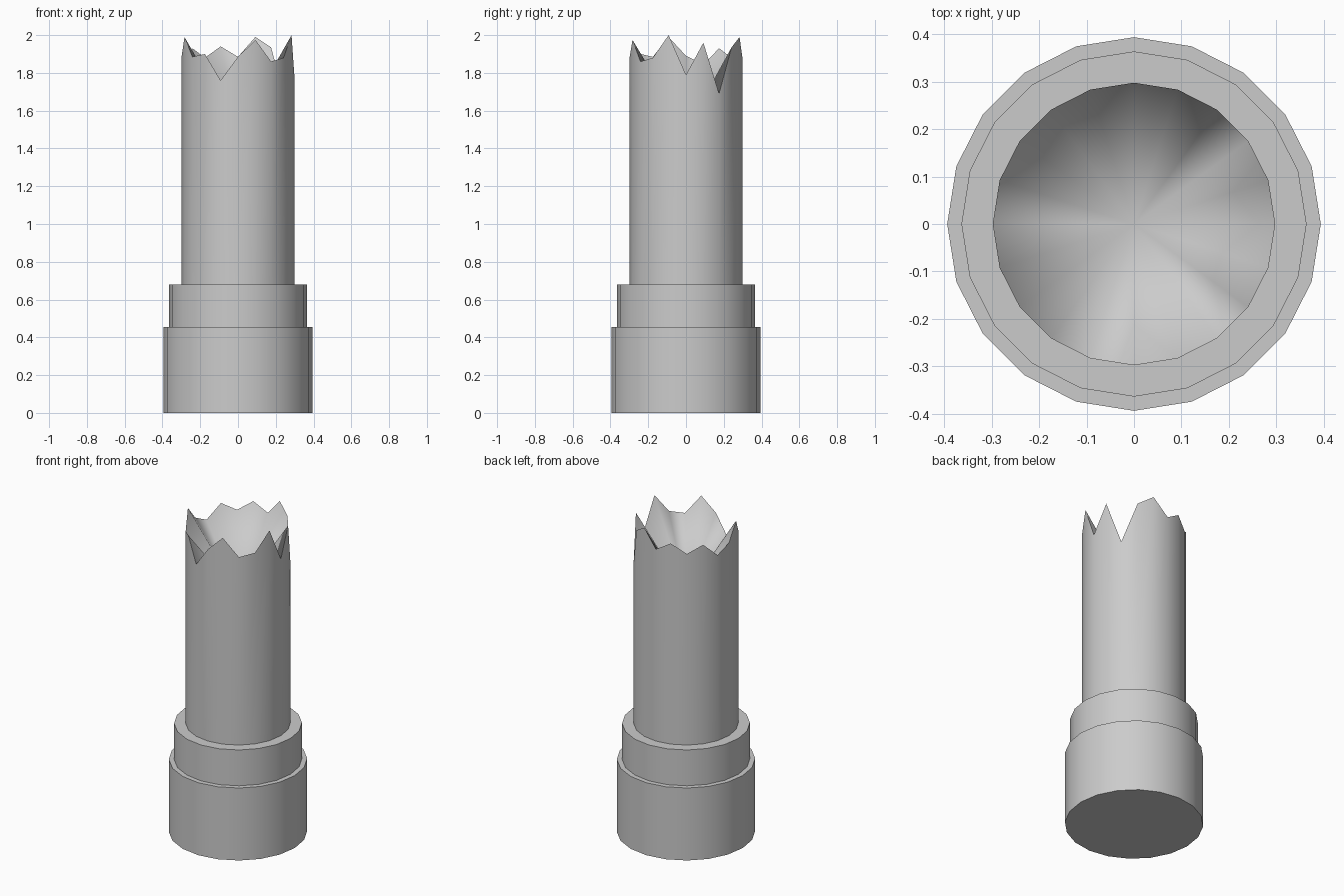
import bpy, bmesh, math

if "Cube" in bpy.data.objects:
    bpy.data.objects.remove(bpy.data.objects["Cube"])

SIDES = 20
# radius and height of each ring: base, collar, shaft
PROFILE = [(0.394, 0), (0.394, 0.455), (0.364, 0.455), (0.364, 0.68), (0.298, 0.68)]
# heights of the broken rim, counter-clockwise from +x
RIM = [1.79, 1.96, 1.69, 1.935, 1.99, 1.885, 1.94, 1.88, 1.93, 1.845,
       1.89, 1.99, 1.885, 1.90, 1.76, 1.885, 1.975, 1.86, 1.88, 2.0]
PIT_Z = 1.5

bm = bmesh.new()


def ring(radius, heights):
    """One ring of vertices around the z axis."""
    return [bm.verts.new((radius * math.cos(2 * math.pi * i / SIDES),
                          radius * math.sin(2 * math.pi * i / SIDES), z))
            for i, z in enumerate(heights)]


# stepped body with jagged top
rings = [ring(r, [z] * SIDES) for r, z in PROFILE] + [ring(0.298, RIM)]
for low, high in zip(rings, rings[1:]):
    for i in range(SIDES):
        j = (i + 1) % SIDES
        bm.faces.new((low[i], low[j], high[j], high[i]))

# flat underside
bm.faces.new(rings[0][::-1])

# hollow inside the break, falling to a central point
pit = bm.verts.new((0, 0, PIT_Z))
for i in range(SIDES):
    bm.faces.new((rings[-1][i], rings[-1][(i + 1) % SIDES], pit))

# smooth round surfaces, sharp ring edges
for f in bm.faces:
    f.smooth = True
for loop in rings:
    for i in range(SIDES):
        bm.edges.get((loop[i], loop[(i + 1) % SIDES])).smooth = False

mesh = bpy.data.meshes.new("broken_pillar")
bm.to_mesh(mesh)
bm.free()
bpy.context.collection.objects.link(bpy.data.objects.new("broken_pillar", mesh))
